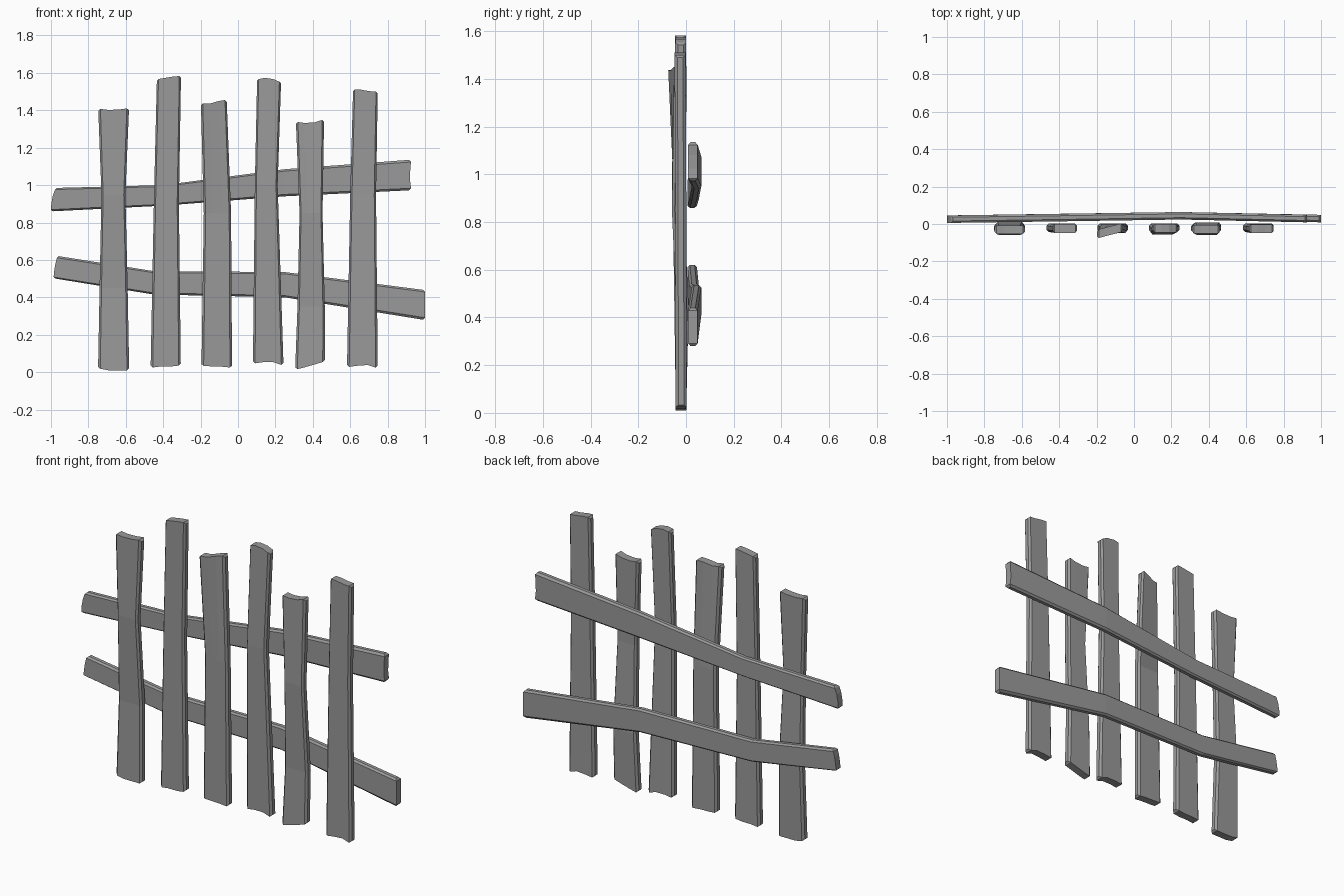
import bpy
import bmesh
from mathutils import Vector

cube = bpy.data.objects.get("Cube")
if cube:
    bpy.data.objects.remove(cube)

wood = bpy.data.materials.new("weathered grey")
wood.use_nodes = True
GREY = (0.32, 0.32, 0.32, 1)
wood.diffuse_color = GREY
wood.node_tree.nodes["Principled BSDF"].inputs["Base Color"].default_value = GREY

# Chamfered board section: (across, through, index of the end-wave value)
ROW = [-0.86, -0.35, 0.35, 0.86]
SECTION = ([(u, -1, i) for i, u in enumerate(ROW)]
           + [(1, -0.5, 4), (1, 0.5, 4)]
           + [(u, 1, 3 - i) for i, u in enumerate(reversed(ROW))]
           + [(-1, 0.5, 5), (-1, -0.5, 5)])


def board(name, stations, start, end, half, upright):
    """Stations are (along, low edge, high edge, depth, twist);
    start and end are four offsets that make the ragged ends."""
    bm = bmesh.new()
    rings = []
    last = len(stations) - 1
    for n, (along, low, high, depth, twist) in enumerate(stations):
        ring = []
        for u, v, i in SECTION:
            wave = 0
            if n == 0:
                wave = (start + [start[3] + 0.01, start[0] + 0.01])[i]
            elif n == last:
                wave = (end + [end[3] - 0.01, end[0] - 0.01])[i]
            across = (low + high) / 2 + u * (high - low) / 2
            y = depth + v * half + u * twist
            t = along + wave
            ring.append(bm.verts.new(Vector((across, y, t) if upright else (t, y, across))))
        rings.append(ring)
    count = len(SECTION)
    for a, b in zip(rings, rings[1:]):
        for i in range(count):
            j = (i + 1) % count
            bm.faces.new((a[i], a[j], b[j], b[i]))
    # End caps as strips across the board
    for r in (rings[0], rings[-1]):
        for i in range(3):
            bm.faces.new((r[i], r[i + 1], r[8 - i], r[9 - i]))
        bm.faces.new((r[3], r[4], r[5], r[6]))
        bm.faces.new((r[0], r[9], r[10], r[11]))
    bmesh.ops.recalc_face_normals(bm, faces=bm.faces)
    mesh = bpy.data.meshes.new(name)
    bm.to_mesh(mesh)
    bm.free()
    mesh.materials.append(wood)
    obj = bpy.data.objects.new(name, mesh)
    bpy.context.collection.objects.link(obj)


# Upright pickets, from the model's right to its left
pickets = [
    ([(0.01, -.748, -.582, -.022, 0), (.45, -.74, -.59, -.012, 0),
      (.95, -.73, -.602, -.036, 0), (1.41, -.747, -.583, -.03, 0)],
     [.008, 0, 0, 0], [-.003, -.008, -.006, 0]),
    ([(.025, -.467, -.306, -.02, 0), (.9, -.45, -.316, -.022, 0),
      (1.575, -.434, -.305, -.024, 0)],
     [0, .005, .005, .01], [-.008, -.002, .005, .008]),
    ([(.025, -.195, -.032, -.02, 0), (.85, -.183, -.037, -.025, 0),
      (1.445, -.198, -.06, -.036, .018)],
     [.008, .006, .004, 0], [-.008, -.01, .004, .01]),
    ([(.045, .08, .243, -.02, 0), (1.0, .09, .212, -.034, 0),
      (1.565, .102, .23, -.022, 0)],
     [.002, .008, .008, -.006], [.002, .008, .002, -.012]),
    ([(.03, .306, .464, -.022, 0), (.35, .318, .464, -.014, 0),
      (.85, .329, .452, -.036, 0), (1.34, .31, .46, -.028, 0)],
     [-.014, -.004, .012, .024], [-.003, -.008, -.004, .008]),
    ([(.028, .583, .747, -.02, 0), (.95, .6, .738, -.022, 0),
      (1.5, .615, .747, -.025, 0)],
     [0, .006, .01, -.004], [.012, .01, .002, 0]),
]
for n, (stations, start, end) in enumerate(pickets, 1):
    board(f"picket_{n}", stations, start, end, .023, True)

# Long rails behind the pickets
board("upper_rail",
      [(-.99, .86, .985, .026, 0), (-.4, .89, 1.0, .034, 0),
       (.25, .94, 1.085, .044, 0), (.925, .972, 1.135, .029, 0)],
      [-.01, -.008, 0, .012], [0, -.005, -.004, 0], .02, False)
board("lower_rail",
      [(-.98, .5, .62, .026, 0), (-.45, .415, .54, .034, 0),
       (.25, .4, .535, .044, 0), (1.0, .28, .44, .029, 0)],
      [-.006, -.003, .004, .012], [0, 0, 0, 0], .02, False)
